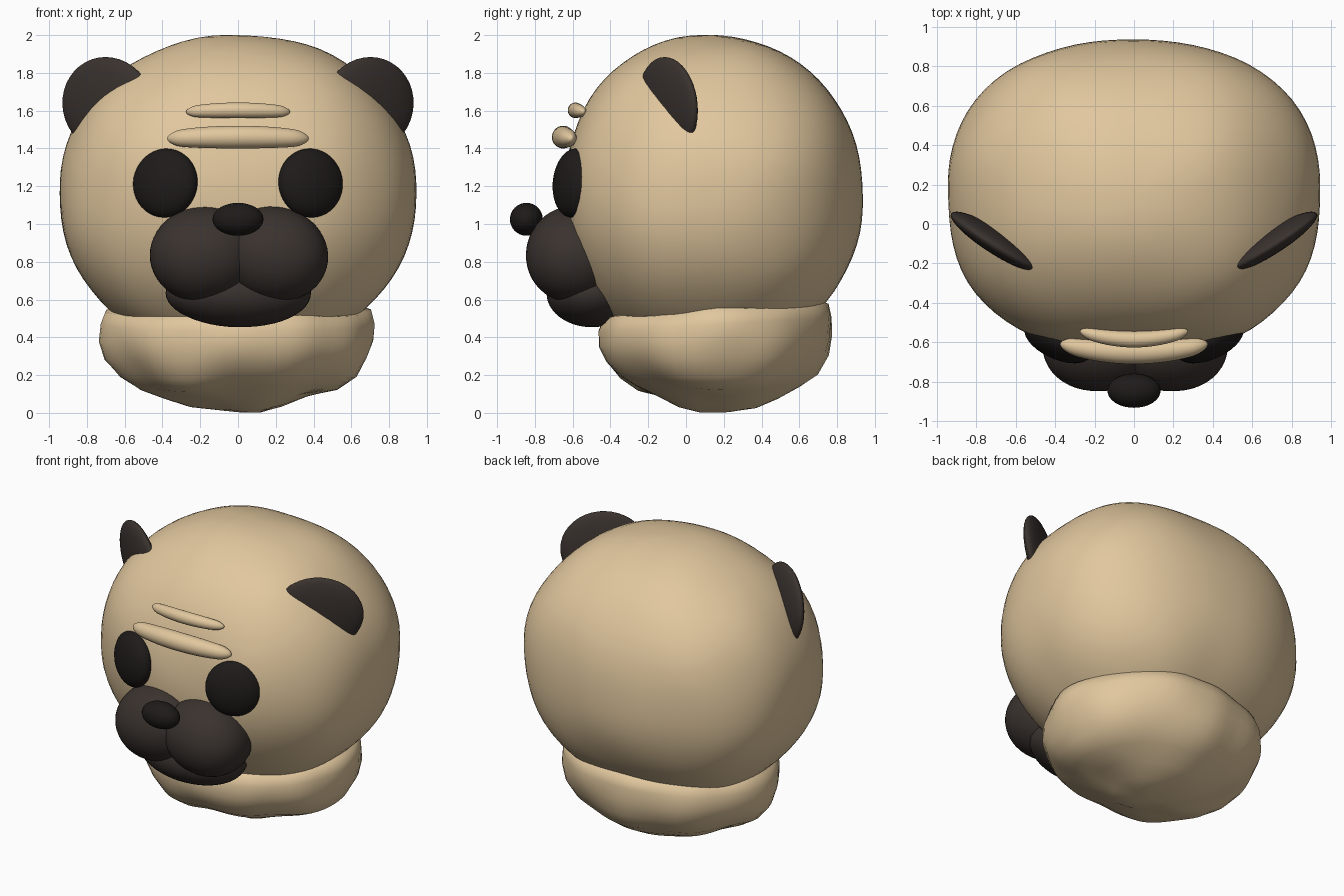
import bpy, bmesh, math
from mathutils import Vector, noise

if "Cube" in bpy.data.objects:
    bpy.data.objects.remove(bpy.data.objects["Cube"])


def material(name, rgb):
    m = bpy.data.materials.new(name)
    m.diffuse_color = (*rgb, 1)
    m.use_nodes = True
    m.node_tree.nodes["Principled BSDF"].inputs["Base Color"].default_value = m.diffuse_color
    return m


FUR = material("tan_fur", (0.75, 0.57, 0.34))
MASK = material("dark_mask", (0.042, 0.032, 0.028))
BLACK = material("black", (0.013, 0.011, 0.010))


def finish(name, bm, mat):
    bmesh.ops.recalc_face_normals(bm, faces=bm.faces)
    for f in bm.faces:
        f.smooth = True
    me = bpy.data.meshes.new(name)
    bm.to_mesh(me)
    bm.free()
    me.materials.append(mat)
    ob = bpy.data.objects.new(name, me)
    bpy.context.collection.objects.link(ob)
    return ob


def lumpy(bm, amount, freq=2.2):
    # soft hand-sculpted unevenness
    bm.normal_update()
    moves = [(v, v.normal * noise.noise(v.co * freq) * amount) for v in bm.verts]
    for v, d in moves:
        v.co += d


def blob(name, loc, radii, mat, rot=(0, 0, 0), lump=0.0, segs=48, p=2.0, q=2.0):
    # ellipsoid; p > 2 makes the plan boxier, q > 2 the side profile
    bm = bmesh.new()
    bmesh.ops.create_uvsphere(bm, u_segments=segs, v_segments=segs // 2, radius=1)
    for v in bm.verts:
        x, y, z = (abs(c) for c in v.co)
        f = (x ** p + y ** p) ** (q / p) + z ** q
        v.co = v.co * Vector(radii) / f ** (1 / q)
    if lump:
        lumpy(bm, lump)
    ob = finish(name, bm, mat)
    ob.location, ob.rotation_euler = loc, rot
    return ob


# Head
blob("head", (0, 0.14, 1.155), (0.943, 0.79, 0.845), FUR, lump=0.014, segs=80, p=2.4, q=2.12)

# Neck: rounded stump, rim higher at the back
bm = bmesh.new()
profile = [(0.0, 0.0), (0.12, 0.012), (0.25, 0.04), (0.38, 0.082), (0.52, 0.135), (0.62, 0.20),
           (0.69, 0.29), (0.725, 0.38), (0.725, 0.47), (0.70, 0.54), (0.60, 0.57), (0.0, 0.60)]
N = 64
rings = []
for r, z in profile:
    if r == 0:
        rings.append([bm.verts.new((0, 0.16, z))])
        continue
    ring = []
    for i in range(N):
        a = math.tau * i / N
        y = 0.16 + r * 0.85 * math.sin(a)
        ring.append(bm.verts.new((r * math.cos(a), y, z + 0.12 * (y - 0.16) * z)))
    rings.append(ring)
for lo, hi in zip(rings, rings[1:]):
    for i in range(N):
        j = (i + 1) % N
        if len(lo) == 1:
            bm.faces.new((lo[0], hi[j], hi[i]))
        elif len(hi) == 1:
            bm.faces.new((lo[i], lo[j], hi[0]))
        else:
            bm.faces.new((lo[i], lo[j], hi[j], hi[i]))
bmesh.ops.recalc_face_normals(bm, faces=bm.faces)
lumpy(bm, 0.03, 3.5)
finish("neck", bm, FUR)

# Muzzle: chin and nose
blob("chin", (0, -0.50, 0.635), (0.385, 0.24, 0.182), MASK, lump=0.008)
blob("nose", (0, -0.845, 1.025), (0.135, 0.087, 0.087), BLACK, segs=32)

# Mirrored cheeks, eyes and ears
for s, side in ((-1, "left"), (1, "right")):
    blob("muzzle_" + side, (s * 0.185, -0.60, 0.84), (0.288, 0.25, 0.255), MASK,
         rot=(0, s * math.radians(8), 0), lump=0.012, p=2.2)
    blob("eye_" + side, (s * 0.385, -0.595, 1.217), (0.183, 0.09, 0.183), BLACK,
         rot=(math.radians(-5), 0, s * math.radians(24)), segs=40)
    blob("ear_" + side, (s * 0.69, -0.095, 1.63), (0.28, 0.06, 0.255), MASK,
         rot=(math.radians(5), 0, s * math.radians(32)), segs=40)


# Brow wrinkles: tapered rolls bent back around the forehead
def wrinkle(name, half, y, z, rad, bend):
    bm = bmesh.new()
    bmesh.ops.create_uvsphere(bm, u_segments=32, v_segments=24, radius=1)
    for v in bm.verts:
        h, b, c = v.co.z, v.co.x, v.co.y
        t = 0.6 + 0.4 / max(0.55, math.sqrt(1 - min(h * h, 0.999)))  # blunter ends
        v.co = (half * h, y + rad * b * t + bend * h * h, z + rad * c * t - 0.2 * bend * h * h)
    finish(name, bm, FUR)


wrinkle("lower_wrinkle", 0.375, -0.65, 1.460, 0.06, 0.04)
wrinkle("upper_wrinkle", 0.275, -0.585, 1.602, 0.041, 0.04)
